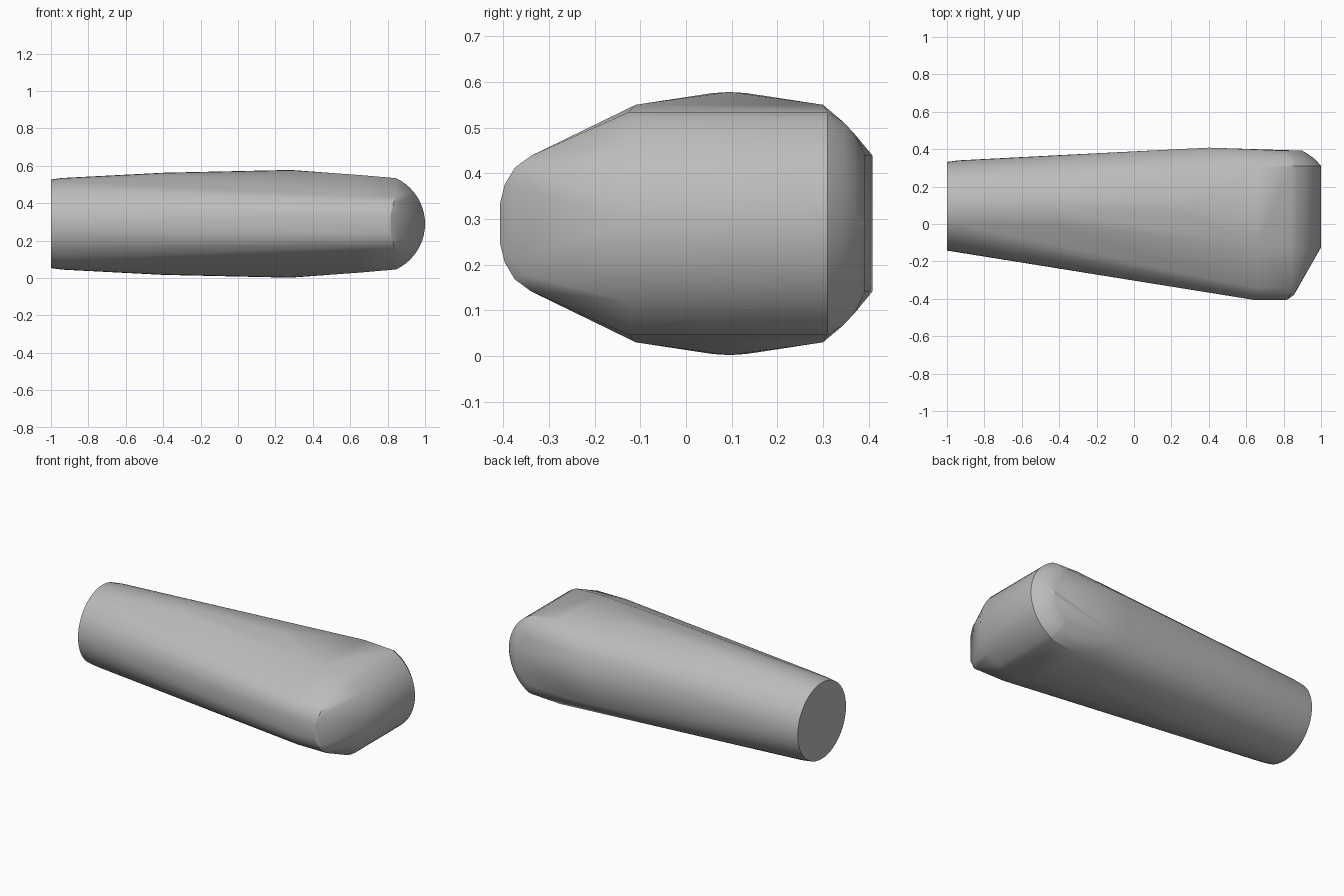
import bpy, bmesh, math

cube = bpy.data.objects.get("Cube")
if cube:
    bpy.data.objects.remove(cube)

MID_Y, MID_Z = 0.095, 0.29
points = []


def ring(x, radius, count=48):
    """Round section across the length of the body."""
    for i in range(count):
        a = 2 * math.pi * i / count
        points.append((x, MID_Y + radius * math.cos(a), MID_Z + radius * math.sin(a)))


def nose_arc(y, x_edge, x_tip, half, count=20):
    """Upright arc that bulges toward +x."""
    depth = x_tip - x_edge
    r = (half ** 2 + depth ** 2) / (2 * depth)
    limit = math.asin(min(1, half / r))
    for i in range(count + 1):
        a = -limit + 2 * limit * i / count
        points.append((x_tip - r + r * math.cos(a), y, MID_Z + r * math.sin(a)))


def pair(x, y, half):
    """Two points mirrored about the middle height."""
    points.extend([(x, y, MID_Z - half), (x, y, MID_Z + half)])


# Tapered round shaft
ring(-1.0, 0.237)
ring(-0.94, 0.245)
ring(-0.4, 0.273)
ring(0.28, 0.288)

# Broad rounded end
nose_arc(-0.125, 0.845, 1.0, 0.244)
nose_arc(0.31, 0.845, 1.0, 0.244)
for y in (-0.11, 0.30):
    pair(0.66, y, 0.26)

# Rounded back shoulder and flat back panel
nose_arc(0.345, 0.835, 0.97, 0.222)
nose_arc(0.37, 0.82, 0.935, 0.195)
nose_arc(0.392, 0.78, 0.9, 0.15)
pair(0.4, 0.408, 0.149)

# Narrow rounded front nub
for y, half, x_end in ((-0.34, 0.148, 0.845), (-0.375, 0.122, 0.835),
                       (-0.397, 0.085, 0.825), (-0.407, 0.045, 0.815)):
    pair(0.65, y, half)
    pair(x_end, y, half)
pair(0.87, -0.345, 0.115)
pair(0.855, -0.38, 0.08)

# Wrap the sections in one solid skin
bm = bmesh.new()
for p in points:
    bm.verts.new(p)
bmesh.ops.convex_hull(bm, input=bm.verts)
bmesh.ops.delete(bm, geom=[v for v in bm.verts if not v.link_faces], context='VERTS')
bmesh.ops.remove_doubles(bm, verts=bm.verts, dist=0.002)
bmesh.ops.dissolve_limit(bm, angle_limit=math.radians(0.5), verts=bm.verts, edges=bm.edges)
bmesh.ops.recalc_face_normals(bm, faces=bm.faces)
mesh = bpy.data.meshes.new("tapered_body")
bm.to_mesh(mesh)
bm.free()
body = bpy.data.objects.new("tapered_body", mesh)
bpy.context.collection.objects.link(body)

# Plain grey finish
grey = bpy.data.materials.new("plain_grey")
grey.use_nodes = True
colour = (0.5, 0.5, 0.5, 1)
grey.diffuse_color = colour
grey.node_tree.nodes["Principled BSDF"].inputs["Base Color"].default_value = colour
mesh.materials.append(grey)

bpy.context.view_layer.objects.active = body
body.select_set(True)
bpy.ops.object.shade_smooth_by_angle(angle=math.radians(30))
